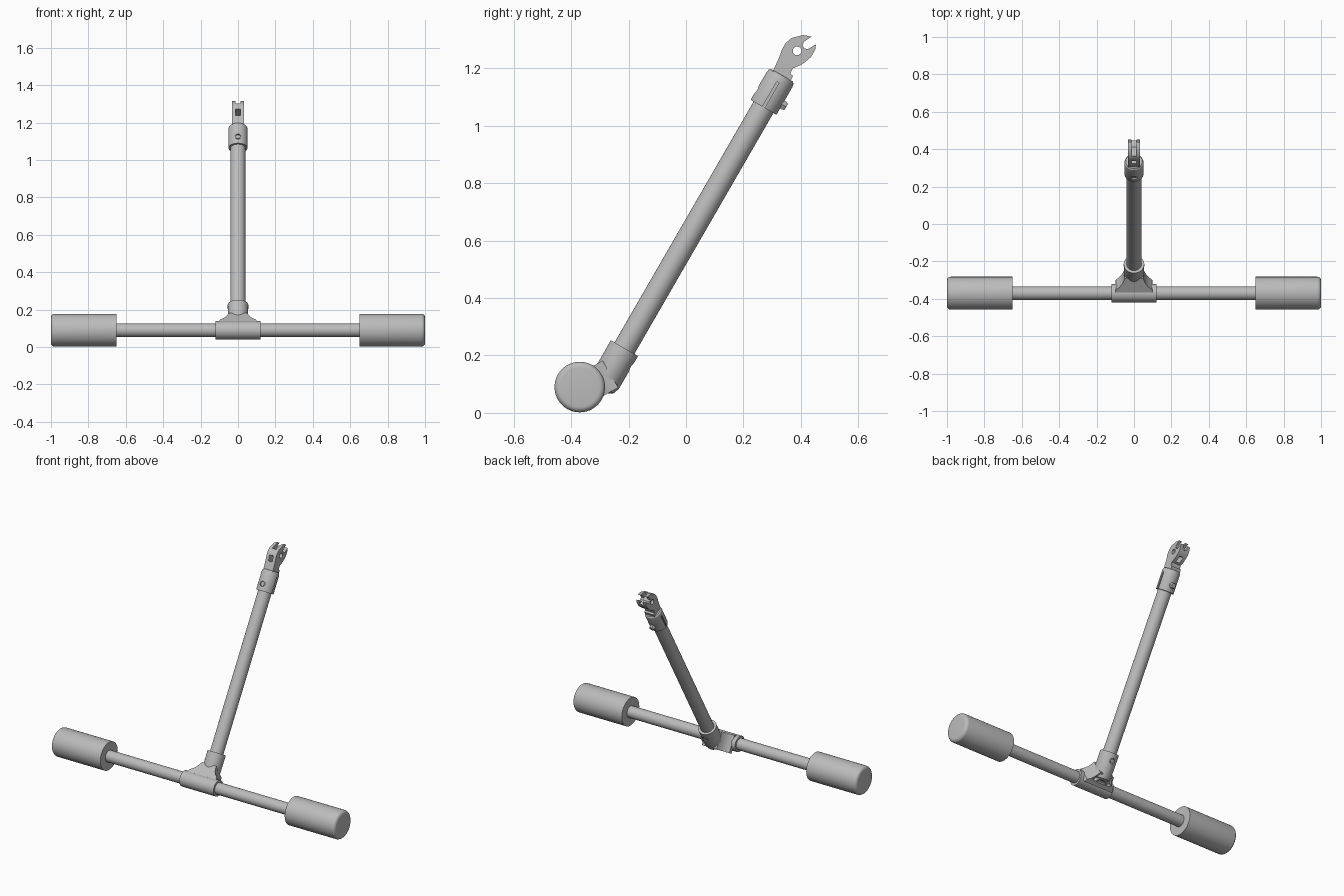
import bpy, bmesh, math
from mathutils import Matrix, Vector

if "Cube" in bpy.data.objects:
    bpy.data.objects.remove(bpy.data.objects["Cube"])

grey = bpy.data.materials.new("light_grey")
grey.use_nodes = True
grey.diffuse_color = (0.5, 0.5, 0.5, 1)
grey.node_tree.nodes["Principled BSDF"].inputs["Base Color"].default_value = (0.5, 0.5, 0.5, 1)

# Frames: axle centre, arm leaning back, web rising toward the arm
AXLE = Matrix.Translation((0, -0.37, 0.09))
ARM = AXLE @ Matrix.Rotation(math.radians(-30), 4, "X") @ Matrix.Translation((0, 0.067, 0))
WEB = AXLE @ Matrix.Rotation(math.radians(30), 4, "X")
ALONG_X = Matrix.Rotation(math.radians(90), 4, "Y")
ALONG_Y = Matrix.Rotation(math.radians(-90), 4, "X")


def finish(name, bm, matrix):
    bmesh.ops.recalc_face_normals(bm, faces=bm.faces)
    mesh = bpy.data.meshes.new(name)
    bm.to_mesh(mesh)
    bm.free()
    mesh.transform(matrix)
    mesh.materials.append(grey)
    obj = bpy.data.objects.new(name, mesh)
    bpy.context.collection.objects.link(obj)
    return obj


def lathe(name, profile, matrix, sides=48):
    """Closed solid of revolution about z from (radius, height) pairs."""
    bm = bmesh.new()
    rings = [[bm.verts.new((r * math.cos(a), r * math.sin(a), h))
              for a in (math.tau * i / sides for i in range(sides))] for r, h in profile]
    for low, high in zip(rings, rings[1:]):
        for i in range(sides):
            j = (i + 1) % sides
            bm.faces.new((low[i], low[j], high[j], high[i]))
    bm.faces.new(rings[0])
    bm.faces.new(rings[-1])
    return finish(name, bm, matrix)


def rod(name, radius, start, end, matrix, sides=48):
    return lathe(name, [(radius, start), (radius, end)], matrix, sides)


def prism(name, points, matrix):
    """Extrude a list of 3D points forming one face by the vector after it."""
    outline, depth = points
    bm = bmesh.new()
    face = bm.faces.new([bm.verts.new(p) for p in outline])
    new = bmesh.ops.extrude_face_region(bm, geom=[face])["geom"]
    bmesh.ops.translate(bm, vec=depth, verts=[v for v in new if isinstance(v, bmesh.types.BMVert)])
    return finish(name, bm, matrix)


def box(name, size, centre, matrix):
    bm = bmesh.new()
    bmesh.ops.create_cube(bm, size=1, matrix=Matrix.Translation(centre) @ Matrix.Diagonal((*size, 1)))
    return finish(name, bm, matrix)


def cut(obj, *cutters):
    bpy.context.view_layer.objects.active = obj
    for cutter in cutters:
        cutter.hide_render = True
        mod = obj.modifiers.new("cut", "BOOLEAN")
        mod.operation, mod.solver, mod.object = "DIFFERENCE", "EXACT", cutter
        bpy.ops.object.modifier_apply(modifier=mod.name)
        bpy.data.objects.remove(cutter)


# Axle and the two rollers, rounded at the outer end
rod("axle", 0.036, -0.66, 0.66, AXLE @ ALONG_X)
for side, turn in (("left", 0), ("right", math.pi)):
    round_end = [(0.068 + 0.02 * math.cos(a), 0.98 + 0.02 * math.sin(a))
                 for a in (math.pi / 2 * i / 5 for i in range(6))]
    lathe(side + "_roller", [(0.088, 0.65)] + round_end,
          AXLE @ Matrix.Rotation(turn, 4, "Z") @ ALONG_X, 64)

# Tee fitting: sleeve, flared web with ribbed pockets, arm socket
rod("tee_sleeve", 0.049, -0.12, 0.12, AXLE @ ALONG_X)
flare = [(0.1, 0.025), (0.097, 0.045), (0.08, 0.058), (0.066, 0.075), (0.056, 0.095), (0.05, 0.115)]
outline = [(x, y, -0.068) for x, y in flare] + [(-x, y, -0.068) for x, y in reversed(flare)]
web = prism("tee_web", (outline, (0, 0, 0.108)), WEB)
pockets = [[(0, 0.105), (-0.034, 0.052), (0.034, 0.052)]]
for s in (-1, 1):
    pockets.append([(s * 0.044, 0.052), (s * 0.012, 0.105), (s * 0.043, 0.105), (s * 0.068, 0.06)])
cut(web, *[prism("pocket_cutter", ([(x, y, -0.09) for x, y in p], (0, 0, 0.045)), WEB) for p in pockets])

socket = lathe("arm_socket", [(0.03, 0.03), (0.046, 0.04), (0.054, 0.062), (0.055, 0.195)], ARM)
cut(socket, rod("screw_cutter", 0.017, 0.045, 0.08, ARM @ Matrix.Translation((0, 0, 0.15)) @ ALONG_Y, 24))
rod("socket_screw", 0.012, 0.03, 0.052, ARM @ Matrix.Translation((0, 0, 0.15)) @ ALONG_Y, 24)

# Long arm tube
rod("arm_tube", 0.04, 0.08, 1.25, ARM)

# Top clamp with side slits, a cross screw and a cap
clamp = lathe("top_clamp", [(0.051, 1.164), (0.052, 1.168), (0.052, 1.275), (0.05, 1.286), (0.044, 1.293)], ARM)
at_bolt = ARM @ Matrix.Translation((0, 0, 1.205)) @ ALONG_Y
cut(clamp, *[box("slit_cutter", (0.03, 0.009, 0.12), (s * 0.058, 0, 1.205), ARM) for s in (-1, 1)],
    rod("bolt_cutter", 0.016, -0.08, -0.042, at_bolt, 24))
lathe("clamp_bolt", [(0.018, 0.03), (0.018, 0.06), (0.014, 0.068)], at_bolt, 6)
rod("bolt_end", 0.01, -0.047, -0.03, at_bolt, 24)
box("clamp_cap", (0.066, 0.07, 0.025), (0, 0, 1.298), ARM)

# Hook fork: side outline with an open notch, split into two prongs
side_outline = [(0.305, 1.195), (0.325, 1.24), (0.335, 1.268), (0.347, 1.288), (0.368, 1.306),
                (0.408, 1.316), (0.438, 1.311), (0.424, 1.302), (0.411, 1.293), (0.406, 1.281),
                (0.412, 1.27), (0.425, 1.267), (0.453, 1.284), (0.45, 1.264), (0.434, 1.238),
                (0.415, 1.222), (0.398, 1.211), (0.372, 1.2), (0.358, 1.17)]
fork = prism("hook_fork", ([(-0.033, y, z) for y, z in side_outline], (0.066, 0, 0)), Matrix())
cut(fork,
    rod("pin_cutter", 0.015, -0.1, 0.1, Matrix.Translation((0, 0.387, 1.261)) @ ALONG_X, 24),
    box("gap_cutter", (0.028, 0.3, 0.1), (0, 0, 1.468), ARM),
    box("window_cutter", (0.026, 0.3, 0.035), (0, 0, 1.36), ARM))

# Smooth curved sides, keep edges crisp
for obj in bpy.data.objects:
    obj.select_set(obj.type == "MESH")
bpy.context.view_layer.objects.active = fork
bpy.ops.object.shade_smooth_by_angle(angle=math.radians(30))
